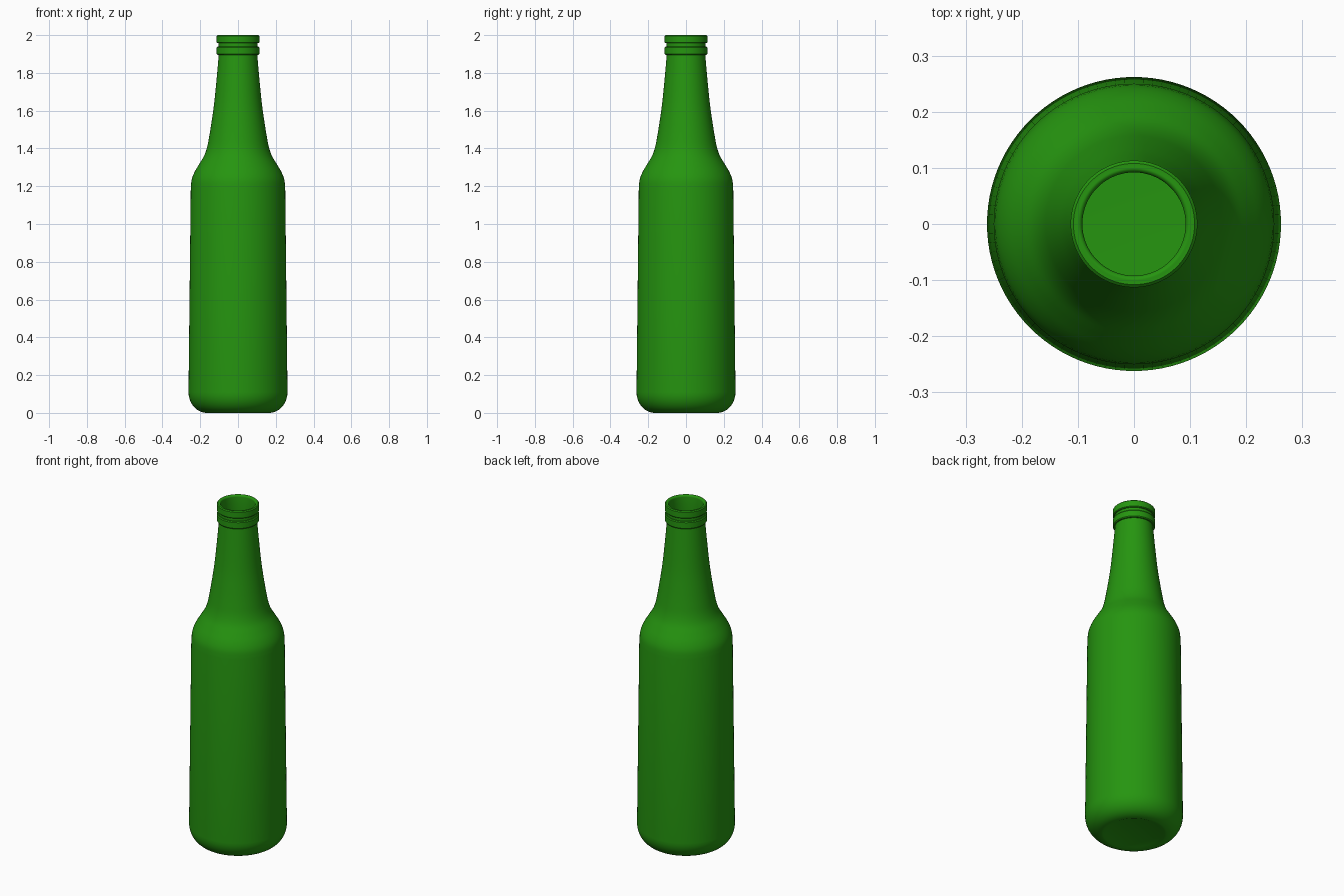
import bpy, bmesh, math
from mathutils import Vector

if "Cube" in bpy.data.objects:
    bpy.data.objects.remove(bpy.data.objects["Cube"])

SEG = 96


def smooth(pts, n=4):
    """Catmull-Rom curve through profile points."""
    p = [Vector(q) for q in pts]
    p = [2 * p[0] - p[1]] + p + [2 * p[-1] - p[-2]]
    out = []
    for i in range(1, len(p) - 2):
        a, b, c, d = p[i - 1:i + 3]
        for k in range(n):
            t = k / n
            out.append(0.5 * (2 * b + (c - a) * t + (2 * a - 5 * b + 4 * c - d) * t * t
                              + (3 * b - a - 3 * c + d) * t ** 3))
    return [tuple(v) for v in out] + [tuple(pts[-1])]


def arc(cx, cz, rx, rz, a0, a1, n):
    """Elliptical arc in the profile plane, angles in degrees."""
    return [(cx + rx * math.cos(math.radians(a0 + (a1 - a0) * i / n)),
             cz + rz * math.sin(math.radians(a0 + (a1 - a0) * i / n))) for i in range(n + 1)]


def lathe(name, prof, mat):
    bm = bmesh.new()
    rings = []
    for r, z in prof:
        if r < 1e-6:
            rings.append([bm.verts.new((0, 0, z))] * SEG)
        else:
            rings.append([bm.verts.new((r * math.cos(2 * math.pi * i / SEG),
                                        r * math.sin(2 * math.pi * i / SEG), z))
                          for i in range(SEG)])
    for lo, hi in zip(rings, rings[1:]):
        for i in range(SEG):
            j = (i + 1) % SEG
            bm.faces.new(list(dict.fromkeys((lo[i], lo[j], hi[j], hi[i]))))
    me = bpy.data.meshes.new(name)
    bm.to_mesh(me)
    bm.free()
    me.materials.append(mat)
    ob = bpy.data.objects.new(name, me)
    bpy.context.collection.objects.link(ob)
    bpy.context.view_layer.objects.active = ob
    ob.select_set(True)
    bpy.ops.object.shade_smooth_by_angle(angle=math.radians(35))
    ob.select_set(False)


green = bpy.data.materials.new("green glass")
green.diffuse_color = (0.019, 0.30, 0.005, 1)
green.use_nodes = True
green.node_tree.nodes["Principled BSDF"].inputs["Base Color"].default_value = green.diffuse_color

# Shoulder and tapering neck
shoulder = smooth([(0.25, 1.19), (0.245, 1.235), (0.23, 1.275), (0.205, 1.318),
                   (0.18, 1.36), (0.164, 1.405), (0.153, 1.46), (0.14, 1.54),
                   (0.126, 1.64), (0.113, 1.77), (0.102, 1.895)])
# Base with rounded heel, straight body
outer = [(0, 0.006), (0.15, 0.006), (0.165, 0)]
outer += arc(0.165, 0.11, 0.097, 0.11, -84, 0, 9)
outer += shoulder
# Two finish rings with a groove between, then the rounded lip
outer += [(0.109, 1.895), (0.113, 1.9), (0.113, 1.934), (0.109, 1.939), (0.104, 1.939),
          (0.104, 1.957), (0.109, 1.957), (0.113, 1.961), (0.113, 1.995), (0.108, 2.0)]
outer += arc(0.100, 1.99, 0.008, 0.01, 75, 180, 6)
# Thin inner wall down to the inside floor
inner = [(0.092, 1.95), (0.092, 1.895)]
inner += [(r - 0.01, z) for r, z in reversed(shoulder[:-1])]
inner += [(r - 0.01, z + 0.01) for r, z in arc(0.165, 0.11, 0.097, 0.11, 0, -90, 9)]
inner += [(0, 0.012)]

lathe("bottle", outer + inner, green)
